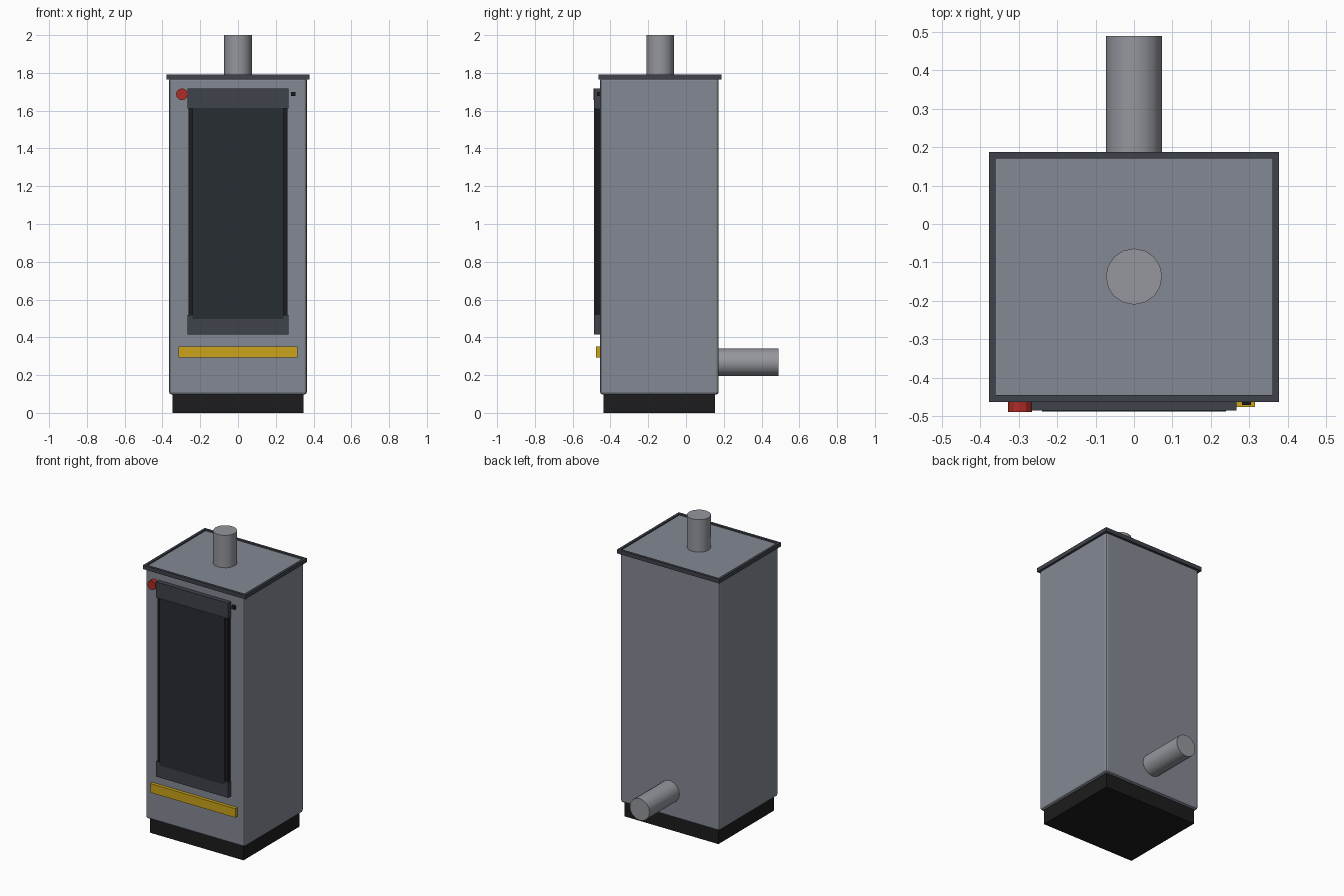
import bpy, bmesh, math

if "Cube" in bpy.data.objects:
    bpy.data.objects.remove(bpy.data.objects["Cube"])


def material(name, rgb):
    m = bpy.data.materials.new(name)
    m.diffuse_color = (*rgb, 1)
    m.use_nodes = True
    m.node_tree.nodes["Principled BSDF"].inputs["Base Color"].default_value = m.diffuse_color
    return m


STEEL = material("steel", (0.23, 0.25, 0.29))
PIPE = material("pipe_grey", (0.30, 0.31, 0.34))
DARK = material("dark_trim", (0.05, 0.055, 0.07))
BLACK = material("black", (0.012, 0.012, 0.013))
GLASS = material("dark_glass", (0.02, 0.027, 0.034))
YELLOW = material("yellow", (0.60, 0.37, 0.01))
RED = material("red", (0.42, 0.025, 0.02))


def box(name, x, y, z, mat, bevel=0, segments=1):
    """Box from (min, max) ranges, with optional rounded edges."""
    bpy.ops.mesh.primitive_cube_add(size=1)
    ob = bpy.context.object
    ob.name = name
    for v in ob.data.vertices:
        v.co = [(r[0] + r[1]) / 2 + c * (r[1] - r[0]) for r, c in zip((x, y, z), v.co)]
    ob.data.materials.append(mat)
    if bevel:
        mod = ob.modifiers.new("bevel", "BEVEL")
        mod.width = bevel
        mod.segments = segments
    return ob


def cylinder(name, radius, depth, loc, mat, sides=16, along_y=False, smooth=True):
    bpy.ops.mesh.primitive_cylinder_add(
        vertices=sides, radius=radius, depth=depth, location=loc,
        rotation=(math.pi / 2 if along_y else 0, 0, 0))
    ob = bpy.context.object
    ob.name = name
    ob.data.materials.append(mat)
    if smooth:
        bpy.ops.object.shade_smooth_by_angle(angle=math.radians(40))
    return ob


# Cabinet and plinth
box("cabinet", (-0.365, 0.365), (-0.455, 0.173), (0.097, 1.775), STEEL, 0.014, 2)
box("plinth", (-0.347, 0.347), (-0.437, 0.153), (0, 0.11), BLACK)

# Lid: dark tray with a recessed steel panel
lid = box("lid", (-0.378, 0.378), (-0.463, 0.188), (1.764, 1.791), DARK)
lid.data.materials.append(STEEL)
bm = bmesh.new()
bm.from_mesh(lid.data)
bm.normal_update()
top = max(bm.faces, key=lambda f: f.calc_center_median().z)
bmesh.ops.inset_region(bm, faces=[top], thickness=0.024)
bmesh.ops.inset_region(bm, faces=[top], thickness=0.001, depth=-0.008)
top.material_index = 1
bm.to_mesh(lid.data)
bm.free()

# Flue pipes: one up, one out of the back
cylinder("top_flue", 0.073, 0.235, (0, -0.137, 1.8825), PIPE)
cylinder("rear_flue", 0.073, 0.33, (0, 0.325, 0.268), PIPE, along_y=True)

# Door: dark rails, black stiles and glass
for label, z in (("top", (1.612, 1.717)), ("bottom", (0.415, 0.517))):
    box(f"door_{label}_rail", (-0.267, 0.267), (-0.486, -0.45), z, DARK)
for label, s in (("left", -1), ("right", 1)):
    box(f"door_{label}_stile", sorted((s * 0.235, s * 0.262)), (-0.478, -0.45),
        (0.51, 1.615), BLACK)
box("door_glass", (-0.24, 0.24), (-0.488, -0.455), (0.497, 1.615), GLASS)

# Controls
box("handle_bar", (-0.315, 0.315), (-0.477, -0.45), (0.292, 0.352), YELLOW)
cylinder("knob", 0.031, 0.045, (-0.297, -0.4675, 1.687), RED, sides=12,
         along_y=True, smooth=False)
box("latch_button", (0.281, 0.305), (-0.471, -0.45), (1.677, 1.70), BLACK)
